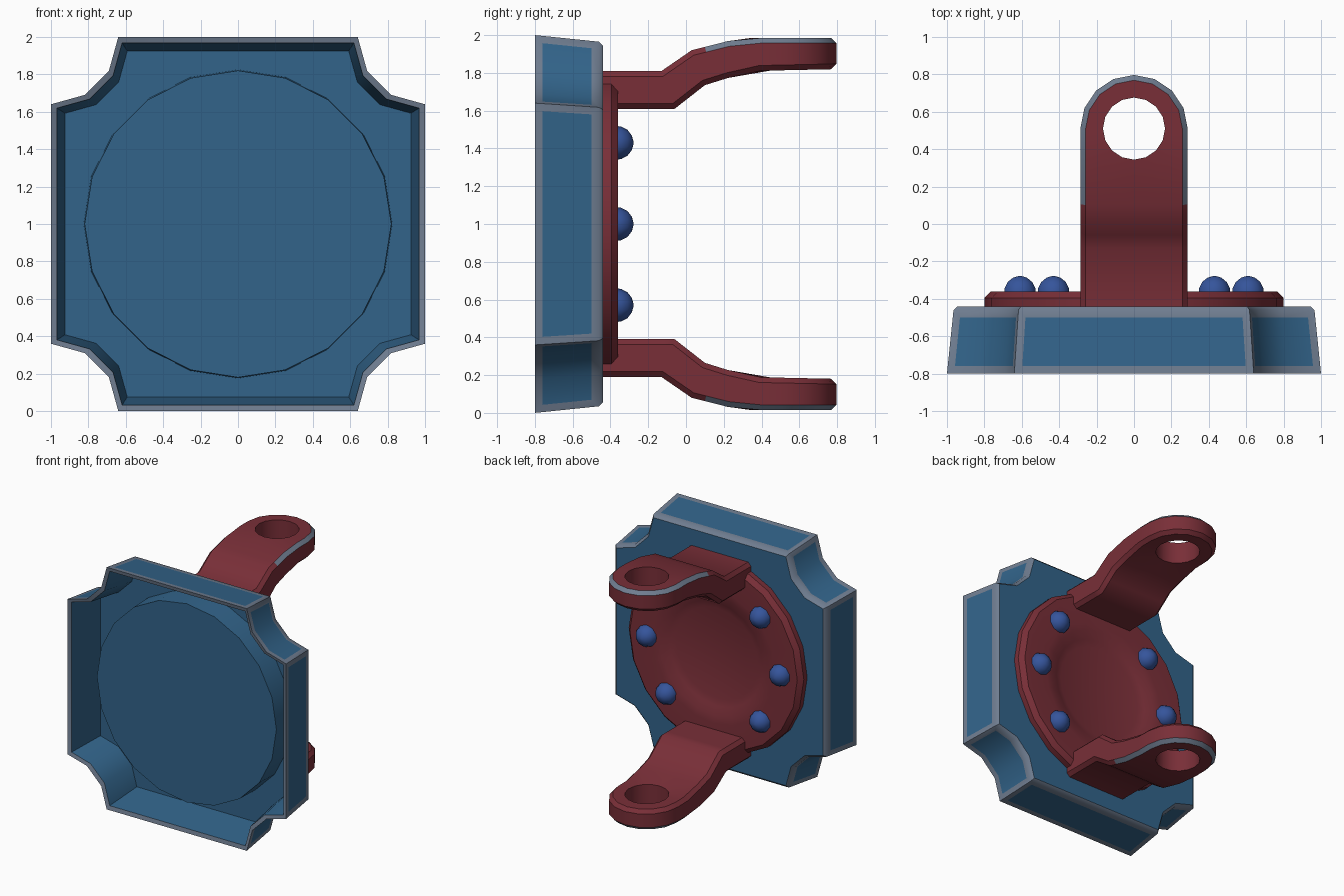
import bpy, bmesh, math

if "Cube" in bpy.data.objects:
    bpy.data.objects.remove(bpy.data.objects["Cube"])


def material(name, rgb):
    m = bpy.data.materials.new(name)
    m.diffuse_color = (*rgb, 1)
    m.use_nodes = True
    m.node_tree.nodes["Principled BSDF"].inputs["Base Color"].default_value = m.diffuse_color
    return m


BLUE = material("steel blue", (0.032, 0.127, 0.255))
GREY = material("worn edge grey", (0.16, 0.205, 0.28))
RED = material("dark red", (0.19, 0.028, 0.039))
BOLT = material("bolt blue", (0.036, 0.09, 0.33))


def finish(bm, name, mats, angle=35):
    bmesh.ops.recalc_face_normals(bm, faces=bm.faces[:])
    me = bpy.data.meshes.new(name)
    bm.to_mesh(me)
    bm.free()
    for m in mats:
        me.materials.append(m)
    ob = bpy.data.objects.new(name, me)
    bpy.context.collection.objects.link(ob)
    bpy.ops.object.select_all(action='DESELECT')
    ob.select_set(True)
    bpy.context.view_layer.objects.active = ob
    bpy.ops.object.shade_smooth_by_angle(angle=math.radians(angle))
    return ob


def bridge(bm, a, b):
    n = len(a)
    return [bm.faces.new((a[i], a[(i + 1) % n], b[(i + 1) % n], b[i])) for i in range(n)]


def lathe(name, profile, sides, mats, cx=0, cz=1, angle=35):
    """Turned part around the y axis, capped at both ends of its (radius, y) profile."""
    bm = bmesh.new()
    loops = []
    for r, y in profile:
        loops.append([bm.verts.new((cx + r * math.sin(math.tau * i / sides), y,
                                    cz + r * math.cos(math.tau * i / sides))) for i in range(sides)])
    for a, b in zip(loops, loops[1:]):
        bridge(bm, a, b)
    bm.faces.new(loops[0])
    bm.faces.new(loops[-1])
    return finish(bm, name, mats, angle)


# Tray: square with scooped corners, hollow towards the front
quarter = [(1, 0.64), (0.82, 0.69), (0.69, 0.82), (0.64, 1)]
outline = []
for k in range(4):
    c, s = round(math.cos(k * math.pi / 2)), round(math.sin(k * math.pi / 2))
    outline += [(x * c - z * s, x * s + z * c) for x, z in quarter]

bm = bmesh.new()


def tray_loop(scale, y):
    return [bm.verts.new((x * scale, y, 1 + z * scale)) for x, z in outline]


floor, lip = tray_loop(0.925, -0.475), tray_loop(0.968, -0.79)
front, back = tray_loop(1, -0.8), tray_loop(0.965, -0.46)
rear = tray_loop(0.945, -0.44)
bm.faces.new(floor)
bridge(bm, floor, lip)
worn = bridge(bm, lip, front)
walls = bridge(bm, front, back)
worn += bridge(bm, back, rear)
bm.faces.new(rear)
bmesh.ops.recalc_face_normals(bm, faces=bm.faces[:])
# worn border around each outer wall and each scooped corner
for k in range(4):
    for group in (walls[4 * k:4 * k + 3], [walls[4 * k + 3]]):
        worn += bmesh.ops.inset_region(bm, faces=group, thickness=0.04,
                                       use_even_offset=True, use_boundary=True)["faces"]
for f in worn:
    f.material_index = 1
finish(bm, "tray", [BLUE, GREY], 40)

# Raised round plate in the tray
lathe("front_disc", [(0.82, -0.67), (0.825, -0.46)], 20, [BLUE])

# Red flange on the back with a shallow dish
lathe("flange", [(0.375, -0.408), (0.43, -0.392), (0.5, -0.367), (0.56, -0.36),
                 (0.765, -0.36), (0.8, -0.395), (0.8, -0.445)], 20, [RED])

# Domed bolts
dome = [(0.09 * math.cos(t), -0.368 + 0.09 * math.sin(t))
        for t in (math.radians(d) for d in (-10, 15, 40, 65, 85))]
for side in (-1, 1):
    for x, z in ((0.43, 0.43), (0.61, 0), (0.43, -0.43)):
        lathe("bolt", dome, 10, [BOLT], side * x, 1 + z, 50)

# Lug arms: bent strap with a rounded, drilled end
TOP = [(-0.44, 1.81), (-0.13, 1.81), (0.03, 1.92), (0.29, 1.985), (0.8, 1.985)]
LOW = [(-0.44, 1.61), (-0.06, 1.61), (0.10, 1.735), (0.34, 1.81), (0.8, 1.82)]


def height(pts, y):
    for (y0, z0), (y1, z1) in zip(pts, pts[1:]):
        if y <= y1:
            return z0 + (z1 - z0) * (y - y0) / (y1 - y0)
    return pts[-1][1]


def arm(name, flip):
    bm = bmesh.new()
    W, CY, HOLE, N = 0.287, 0.51, 0.166, 16
    outer, inner = [], []
    for i in range(N):
        c, s = math.cos(math.tau * i / N), math.sin(math.tau * i / N)
        k = W if s > -1e-6 else W / max(abs(c), abs(s))
        outer.append(bm.verts.new((c * k, CY + s * k, 0)))
        inner.append(bm.verts.new((c * HOLE, CY + s * HOLE, 0)))
    bridge(bm, outer, inner)
    # strap rows share the flat lower edge of the drilled end
    prev = outer[10:15]
    for y in (0.10, 0.03, -0.06, -0.13, -0.44):
        row = [bm.verts.new((v.co.x, y, 0)) for v in prev]
        for i in range(4):
            bm.faces.new((prev[i], prev[i + 1], row[i + 1], row[i]))
        prev = row
    low = bm.verts[:]
    ext = bmesh.ops.extrude_face_region(bm, geom=bm.faces[:], use_keep_orig=True)["geom"]
    high = [g for g in ext if isinstance(g, bmesh.types.BMVert)]
    high_set = set(high)
    for v in low:
        v.co.z = height(LOW, v.co.y)
    for v in high:
        v.co.z = height(TOP, v.co.y)
    bmesh.ops.recalc_face_normals(bm, faces=bm.faces[:])

    def is_rim(e):
        if (e.verts[0] in high_set) != (e.verts[1] in high_set):
            return False
        m = (e.verts[0].co + e.verts[1].co) / 2
        hole = math.hypot(m.x, m.y - CY) < HOLE + 0.01
        return not hole and m.y > -0.43 and any(abs(f.normal.z) < 0.05 for f in e.link_faces)

    rim = [e for e in bm.edges if is_rim(e)]
    bev = bmesh.ops.bevel(bm, geom=rim, offset=0.028, segments=1, affect='EDGES', profile=0.5)
    for f in bev["faces"]:
        m = f.calc_center_median()
        if m.y > 0.1 and 0.2 < f.normal.z < 0.9:
            f.material_index = 1
    if flip:
        for v in bm.verts:
            v.co.z = 2 - v.co.z
    finish(bm, name, [RED, GREY], 40)


arm("upper_arm", False)
arm("lower_arm", True)
